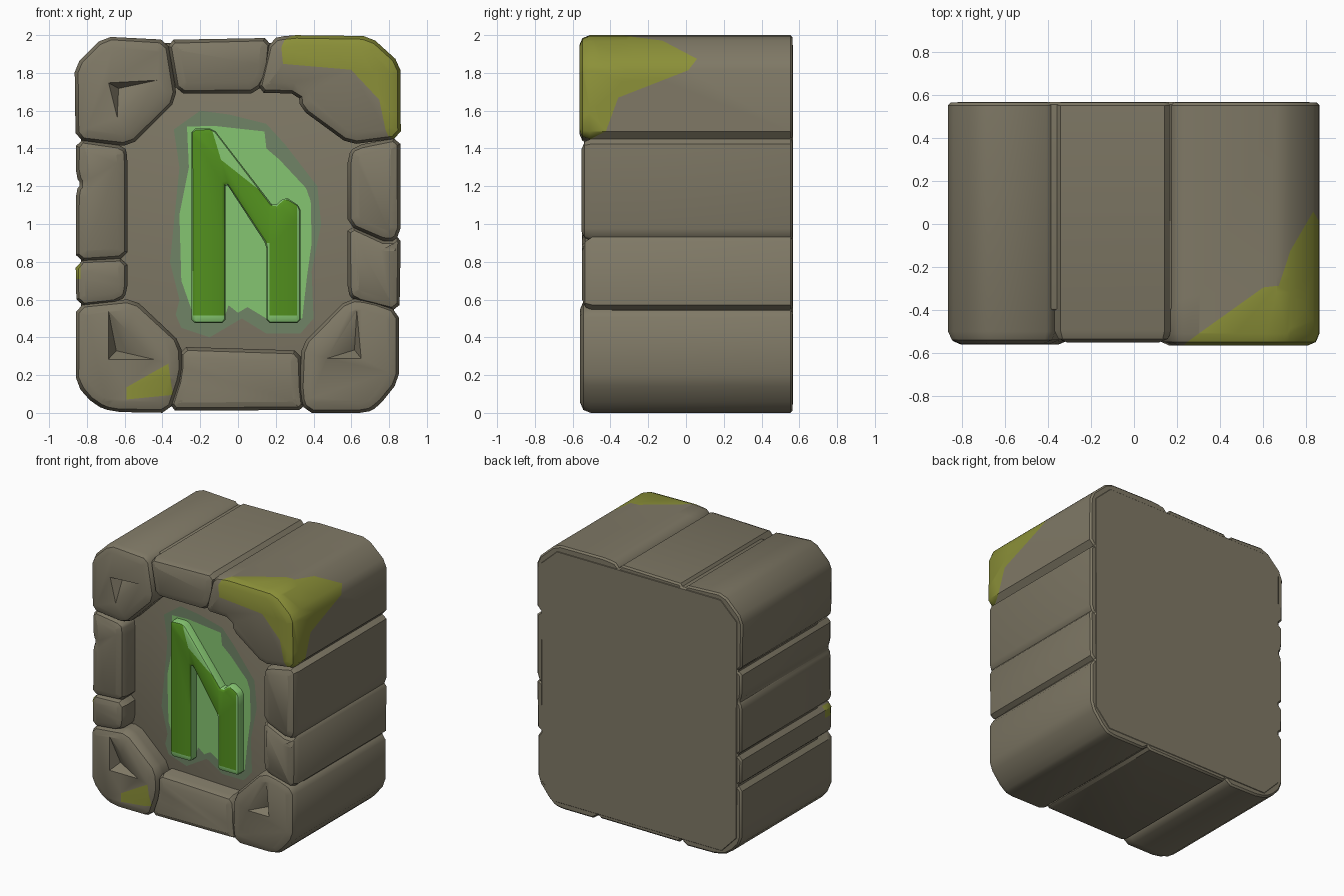
import bpy, bmesh, random
from mathutils import Vector as V

if "Cube" in bpy.data.objects:
    bpy.data.objects.remove(bpy.data.objects["Cube"])

random.seed(4)


def mat(name, rgb):
    m = bpy.data.materials.new(name)
    m.diffuse_color = (*rgb, 1)
    m.use_nodes = True
    m.node_tree.nodes["Principled BSDF"].inputs["Base Color"].default_value = m.diffuse_color
    return m


STONE = mat("stone", (0.213, 0.19, 0.132))
MOSS = mat("moss", (0.26, 0.28, 0.04))
GLOW = mat("light_green", (0.235, 0.56, 0.165))
DARK = mat("deep_green", (0.085, 0.28, 0.013))
HALO = mat("dull_green", (0.16, 0.23, 0.133))
PANEL = -0.4


def ccw(pts):
    pts = [V(p) for p in pts]
    area = sum(a.cross(b) for a, b in zip(pts, pts[1:] + pts[:1]))
    return pts if area > 0 else pts[::-1]


def cut_corners(pts, c):
    out, n = [], len(pts)
    for i, p in enumerate(pts):
        for q in (pts[i - 1], pts[(i + 1) % n]):
            d = q - p
            out.append(p + d.normalized() * min(c, d.length * 0.3))
    return out


def inset(pts, w):
    out, n = [], len(pts)
    for i, p in enumerate(pts):
        a = (p - pts[i - 1]).normalized()
        b = (pts[(i + 1) % n] - p).normalized()
        na, nb = V((-a.y, a.x)), V((-b.y, b.x))
        out.append(p + (na + nb) * (w / max(0.4, 1 + na.dot(nb))))
    return out


def finish(bm, name, mats):
    bmesh.ops.recalc_face_normals(bm, faces=bm.faces)
    me = bpy.data.meshes.new(name)
    bm.to_mesh(me)
    bm.free()
    ob = bpy.data.objects.new(name, me)
    bpy.context.collection.objects.link(ob)
    for m in mats:
        me.materials.append(m)
    return ob


def block(name, pts, y0, y1=0.564, w=0.055, c=0.036, jitter=0.002, mats=(STONE, MOSS)):
    """Prism along y with a rounded front rim and softened corners."""
    p = ccw(pts)
    if c:
        p = cut_corners(p, c)
    wob = [V((random.uniform(-1, 1), random.uniform(-1, 1))) * jitter for _ in p]
    bm = bmesh.new()
    rings = []
    for y, d in ((y0, w), (y0 + 0.3 * w, 0.3 * w), (y0 + w, 0), (y1 - 0.012, 0), (y1, 0.012)):
        k = 1 if y < y0 + 0.5 * w else 0
        rings.append([bm.verts.new((q.x + k * o.x, y, q.y + k * o.y))
                      for q, o in zip(inset(p, d), wob)])
    for r, s in zip(rings, rings[1:]):
        for i in range(len(p)):
            j = (i + 1) % len(p)
            bm.faces.new((r[i], r[j], s[j], s[i]))
    bm.faces.new(rings[0])
    bm.faces.new(rings[-1])
    return finish(bm, name, mats)


def plate(name, pts, y, m):
    bm = bmesh.new()
    bm.faces.new([bm.verts.new((q.x, y, q.y)) for q in ccw(pts)])
    return finish(bm, name, [m])


def pit(ob, tri, y0, depth):
    """Cut a triangular hollow, deepest near its first corner."""
    t = [V(p) for p in tri]
    mid = t[0] * 0.65 + t[1] * 0.175 + t[2] * 0.175
    bm = bmesh.new()
    vs = [bm.verts.new((p.x, y0 - 0.006, p.y)) for p in t]
    vs.append(bm.verts.new((mid.x, y0 + depth, mid.y)))
    for f in ((0, 1, 2), (0, 1, 3), (1, 2, 3), (2, 0, 3)):
        bm.faces.new([vs[i] for i in f])
    cutter = finish(bm, "cutter", [STONE])
    cutter.hide_render = True
    mod = ob.modifiers.new("hollow", 'BOOLEAN')
    mod.operation, mod.object, mod.solver = 'DIFFERENCE', cutter, 'EXACT'
    bpy.context.view_layer.objects.active = ob
    bpy.ops.object.modifier_apply(modifier=mod.name)
    bpy.data.objects.remove(cutter)


def paint(ob, planes, rule, index=1):
    """Slice faces along planes, then colour those that meet the rule."""
    bm = bmesh.new()
    bm.from_mesh(ob.data)
    for co, no in planes:
        bmesh.ops.bisect_plane(bm, geom=bm.verts[:] + bm.edges[:] + bm.faces[:],
                               plane_co=co, plane_no=no)
    bm.normal_update()
    for f in bm.faces:
        if rule(f.calc_center_median(), f.normal):
            f.material_index = index
    bm.to_mesh(ob.data)
    bm.free()


def side(p, plane):
    return (p - plane[0]).dot(plane[1]) > 0


# core: back slab and recessed front panel
block("core", [(-.83, .17), (-.7, .035), (.7, .035), (.825, .17), (.828, 1.83),
               (.69, 1.957), (-.69, 1.957), (-.832, 1.82)], PANEL, 0.567, w=0.01, c=0, jitter=0)

# corner stones
tl = block("corner_top_left", [(-.865, 1.84), (-.71, 1.992), (-.372, 1.975), (-.322, 1.66),
                               (-.57, 1.41), (-.86, 1.445)], -.555)
tr = block("corner_top_right", [(.172, 1.98), (.27, 2), (.7, 1.995), (.86, 1.85), (.862, 1.455),
                                (.59, 1.42), (.33, 1.61), (.32, 1.69), (.1, 1.695)], -.565)
bl = block("corner_bottom_left", [(-.858, .57), (-.858, .15), (-.76, .04), (-.66, .005), (-.365, .0),
                                  (-.295, .2), (-.3, .37), (-.55, .605)], -.56)
br = block("corner_bottom_right", [(.852, .54), (.852, .17), (.74, .03), (.68, 0), (.355, .0),
                                   (.328, .1), (.335, .36), (.58, .605), (.7, .6)], -.56)
pit(tl, [(-.69, 1.75), (-.41, 1.765), (-.64, 1.55)], -.555, .07)
pit(bl, [(-.69, .28), (-.69, .56), (-.43, .28)], -.56, .07)
pit(br, [(.655, .285), (.63, .56), (.46, .285)], -.56, .07)

# bars between the corners
block("bar_top", [(-.378, 1.975), (.178, 1.985), (.16, 1.8), (.105, 1.69), (-.325, 1.69)], -.55)
block("bar_bottom", [(-.37, .012), (.36, .015), (.34, .1), (.335, .33), (-.31, .35), (-.31, .2)], -.542)
block("bar_left_upper", [(-.858, 1.45), (-.6, 1.415), (-.585, 1.36), (-.585, .815), (-.858, .80),
                         (-.858, 1.18), (-.83, 1.21), (-.858, 1.25)], -.55)
ll = block("bar_left_lower", [(-.86, .805), (-.585, .82), (-.585, .64), (-.62, .59), (-.855, .565)],
           -.55, w=.045)
block("bar_right_upper", [(.86, 1.46), (.62, 1.415), (.58, 1.36), (.58, .99), (.8, .895), (.86, .94)],
      -.553)
block("bar_right_lower", [(.862, .945), (.8, .9), (.58, 1.0), (.58, .64), (.61, .595), (.855, .535)],
      -.55)

# moss wrapped over the top right corner
A, B, C, D = V((.25, -.56, 1.85)), V((.6, -.56, 1.82)), V((.75, -.56, 1.66)), V((.79, -.56, 1.47))
F, G, K = V((.86, -.36, 1.67)), V((.86, .13, 1.86)), V((.67, -.28, 2))
caps = []
for a, b, c in ((A, B, K), (B, C, K), (C, D, F), (F, G, K)):
    n = (b - a).cross(c - a)
    caps.append((a, n if n.dot(V((1, -1, 1))) > 0 else -n))
edge = (V((.25, -.56, 1.8)), V((1, -1.4, .1)))
paint(tr, caps + [edge], lambda p, n: (side(p, edge) and side(p, caps[0]))
      or any(side(p, q) for q in caps[1:]))

# moss patches low on the left
low = [(V((-.345, 0, .1)), V((-1, 0, -.15))), (V((-.6, 0, .13)), V((.13, 0, -.23))),
       (V((-.59, 0, .1)), V((1, 0, 0))), (V((-.5, 0, .08)), V((-.1, 0, 1))),
       (V((0, -.47, 0)), V((0, -1, 0)))]
paint(bl, low, lambda p, n: all(side(p, q) for q in low))
spot = [(V((-.835, 0, 0)), V((-1, 0, 0))), (V((0, 0, .71)), V((0, 0, 1))), (V((0, -.44, 0)), V((0, -1, 0)))]
paint(ll, spot, lambda p, n: all(side(p, q) for q in spot))

# glow stain on the panel
plate("outer_glow", [(-.34, 1.5), (-.2, 1.6), (-.05, 1.58), (.15, 1.53), (.25, 1.42), (.42, 1.2),
                     (.44, 1.0), (.39, .75), (.4, .5), (.33, .42), (.15, .42), (.02, .5), (-.15, .4),
                     (-.3, .45), (-.33, .52), (-.31, .6), (-.36, .8), (-.33, 1.1), (-.31, 1.3)],
      PANEL - .003, HALO)
plate("inner_glow", [(-.27, 1.515), (-.13, 1.52), (.14, 1.49), (.15, 1.40), (.22, 1.34), (.36, 1.19),
                     (.385, 1.12), (.39, .9), (.365, .72), (.34, .5), (.15, .5), (.05, .56), (0, .53),
                     (-.05, .57), (-.08, .48), (-.23, .5), (-.3, .7), (-.31, 1.05), (-.26, 1.3)],
      PANEL - .006, GLOW)

# raised arch mark: deep green faces, light green sides, feet and upper slope
arch = block("raised_arch", [(-.245, .475), (-.065, .475), (-.065, 1.22), (.15, .89), (.15, .475),
                             (.332, .475), (.332, 1.09), (.25, 1.145), (.19, 1.09), (-.13, 1.505),
                             (-.245, 1.505)], PANEL - .07, PANEL + .03, w=.022, c=.018, mats=(GLOW, DARK))
slope = [(V((-.09, 0, 1.34)), V((.79, 0, 1))), (V((-.09, 0, 1.34)), V((1, 0, .3))),
         (V((.19, 0, 0)), V((-1, 0, 0)))]
feet = (V((0, 0, .515)), V((0, 0, 1)))
inner = (V((.168, 0, .8)), V((1, 0, 0)))
low_gap = (V((0, 0, .9)), V((0, 0, -1)))
rim = (V((.312, 0, 0)), V((1, 0, 0)))
paint(arch, slope + [feet, inner, low_gap, rim], lambda p, n: n.y < -.6 and side(p, feet)
      and not all(side(p, q) for q in slope) and not side(p, rim)
      and not (p.x > 0 and side(p, low_gap) and not side(p, inner)))

# soft shading with crisp creases
for ob in bpy.context.collection.objects:
    bpy.ops.object.select_all(action='DESELECT')
    ob.select_set(True)
    bpy.context.view_layer.objects.active = ob
    bpy.ops.object.shade_smooth_by_angle(angle=0.7)
